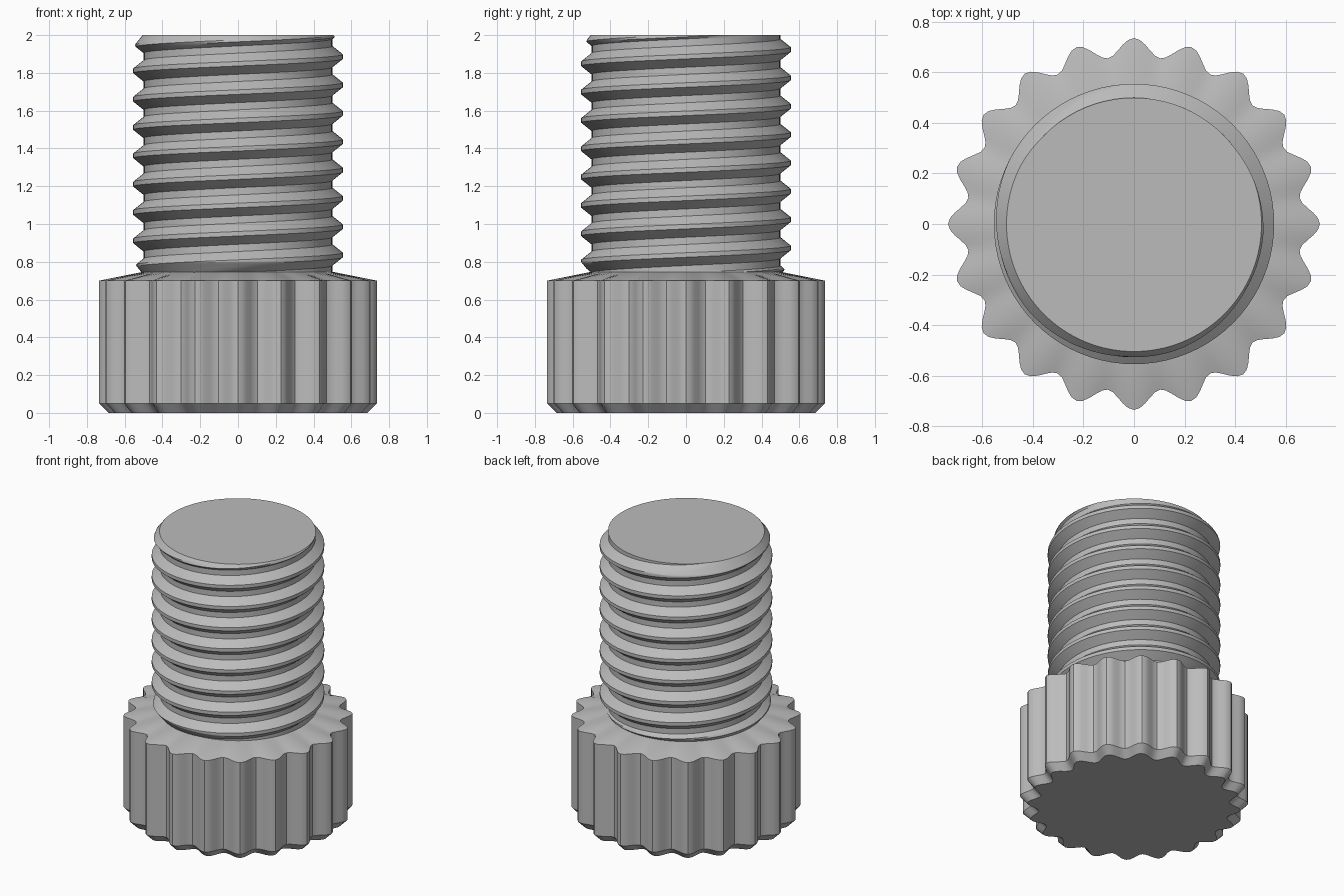
import bpy, bmesh
from math import sin, cos, pi, radians

cube = bpy.data.objects.get("Cube")
if cube:
    bpy.data.objects.remove(cube, do_unlink=True)

steel = bpy.data.materials.new("light_grey_metal")
steel.use_nodes = True
GREY = (0.5, 0.5, 0.5, 1)
steel.diffuse_color = GREY
steel.node_tree.nodes["Principled BSDF"].inputs["Base Color"].default_value = GREY


def finish(name, bm):
    """Turn a bmesh into a smooth object with sharp corners."""
    bmesh.ops.recalc_face_normals(bm, faces=bm.faces)
    mesh = bpy.data.meshes.new(name)
    bm.to_mesh(mesh)
    bm.free()
    mesh.materials.append(steel)
    obj = bpy.data.objects.new(name, mesh)
    bpy.context.collection.objects.link(obj)
    bpy.ops.object.select_all(action="DESELECT")
    obj.select_set(True)
    bpy.context.view_layer.objects.active = obj
    bpy.ops.object.shade_smooth_by_angle(angle=radians(30))
    return obj


# Scalloped grip head: rings of a wavy outline, chamfered below, coned above
TEETH, STEPS = 20, 10
COUNT = TEETH * STEPS


def wavy(a):
    return 0.70 + 0.036 * cos(TEETH * a)


levels = [
    (0.0, lambda a: wavy(a) - 0.05),
    (0.05, wavy),
    (0.70, wavy),
    (0.745, lambda a: 0.51),
]
bm = bmesh.new()
rings = []
for z, radius in levels:
    angles = [2 * pi * i / COUNT for i in range(COUNT)]
    rings.append([bm.verts.new((radius(a) * cos(a), radius(a) * sin(a), z)) for a in angles])
for low, high in zip(rings, rings[1:]):
    for i in range(COUNT):
        k = (i + 1) % COUNT
        bm.faces.new((low[i], low[k], high[k], high[i]))
bm.faces.new(rings[0])
bm.faces.new(rings[-1])
finish("grip_head", bm)

# Threaded shank: a helical surface, tapered at both ends and cut flat
PITCH, SEGMENTS, TURNS = 0.15, 80, 12
ROOT, CREST, TOP, BASE = 0.50, 0.555, 2.0, 0.735
# (height within one pitch, radius): root, flank, crest, flank
corners = [(0, ROOT), (0.038, ROOT), (0.082, CREST), (0.106, CREST), (PITCH, ROOT)]
profile = []
for (z0, r0), (z1, r1) in zip(corners, corners[1:]):
    for t in (0, 0.25, 0.5, 0.75):
        profile.append((z0 + (z1 - z0) * t, r0 + (r1 - r0) * t))
ROWS = len(profile)

bm = bmesh.new()
grid = []
for i in range(SEGMENTS):
    a = 2 * pi * i / SEGMENTS
    column = []
    for j in range(ROWS * TURNS + 1):
        dz, r = profile[j % ROWS]
        z = 0.442 + dz + PITCH * (j // ROWS + i / SEGMENTS)
        taper = min(0.505 + (TOP - z) * 0.8, 0.50 + (z - 0.73) * 0.8)
        r = max(0.45, min(r, taper))
        column.append(bm.verts.new((r * cos(a), r * sin(a), z)))
    grid.append(column)
for i in range(SEGMENTS):
    shift = ROWS if i == SEGMENTS - 1 else 0
    nxt = grid[(i + 1) % SEGMENTS]
    for j in range(ROWS * TURNS - shift):
        bm.faces.new((grid[i][j], nxt[j + shift], nxt[j + shift + 1], grid[i][j + 1]))
for z, side in ((TOP, 1), (BASE, -1)):
    geom = bm.verts[:] + bm.edges[:] + bm.faces[:]
    bmesh.ops.bisect_plane(bm, geom=geom, dist=1e-5, plane_co=(0, 0, z),
                           plane_no=(0, 0, side), clear_outer=True)
    rim = [e for e in bm.edges if e.is_boundary
           and all(abs(v.co.z - z) < 1e-4 for v in e.verts)]
    bmesh.ops.contextual_create(bm, geom=rim)
finish("threaded_shank", bm)
